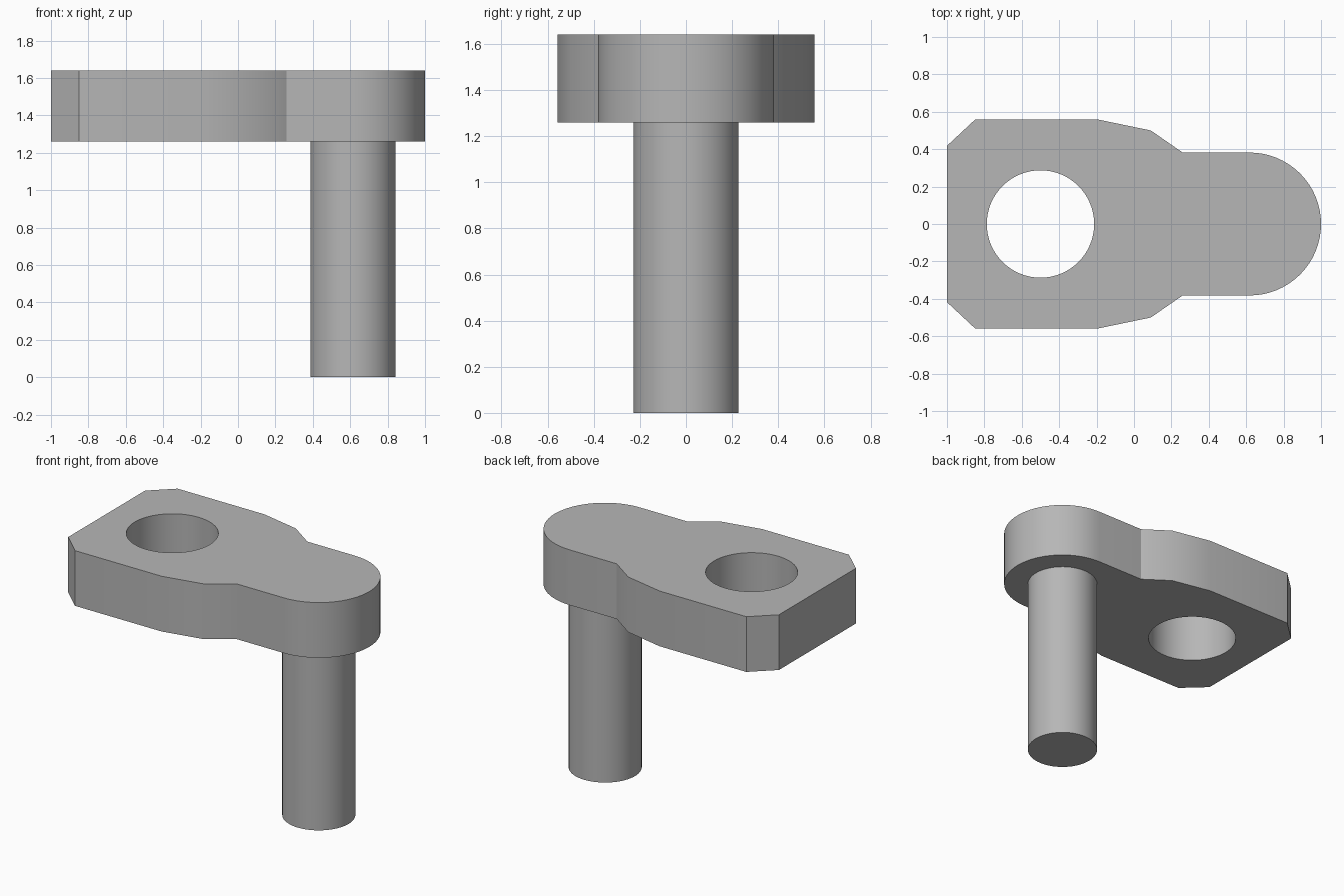
import bpy
import bmesh
from math import sin, cos, pi, radians

default = bpy.data.objects.get("Cube")
if default:
    bpy.data.objects.remove(default, do_unlink=True)

PLATE_BOTTOM, PLATE_TOP = 1.26, 1.64
PIN_X, PIN_RADIUS = 0.615, 0.228
HOLE_X, HOLE_RADIUS = -0.5, 0.287
NOSE_RADIUS = 0.382

grey = bpy.data.materials.new("plain grey")
grey.use_nodes = True
grey.diffuse_color = (0.47, 0.47, 0.47, 1)
grey.node_tree.nodes["Principled BSDF"].inputs["Base Color"].default_value = grey.diffuse_color


def circle(x, radius, count=64):
    return [(x + radius * cos(2 * pi * i / count), radius * sin(2 * pi * i / count))
            for i in range(count)]


def prism(name, outline, bottom, top):
    """Extrude a counter-clockwise outline into a closed solid."""
    bm = bmesh.new()
    face = bm.faces.new([bm.verts.new((x, y, bottom)) for x, y in outline])
    raised = bmesh.ops.extrude_face_region(bm, geom=[face], use_keep_orig=True)["geom"]
    for v in raised:
        if isinstance(v, bmesh.types.BMVert):
            v.co.z = top
    bmesh.ops.recalc_face_normals(bm, faces=bm.faces)
    mesh = bpy.data.meshes.new(name)
    bm.to_mesh(mesh)
    bm.free()
    mesh.materials.append(grey)
    obj = bpy.data.objects.new(name, mesh)
    bpy.context.collection.objects.link(obj)
    return obj


def select_only(obj):
    bpy.ops.object.select_all(action="DESELECT")
    obj.select_set(True)
    bpy.context.view_layer.objects.active = obj


# Plate outline: rounded nose, then the shoulder and chamfered tail, mirrored in y
nose_x = 1 - NOSE_RADIUS
half = [(nose_x + NOSE_RADIUS * cos(a), NOSE_RADIUS * sin(a))
        for a in (pi / 2 * i / 16 for i in range(17))]
half += [(0.26, NOSE_RADIUS), (0.09, 0.5), (-0.19, 0.558), (-0.85, 0.558), (-1, 0.418)]
outline = half + [(x, -y) for x, y in reversed(half[1:])]
plate = prism("plate", outline, PLATE_BOTTOM, PLATE_TOP)

# Round through-hole in the wide end
cutter = prism("hole_cutter", circle(HOLE_X, HOLE_RADIUS), PLATE_BOTTOM - 0.1, PLATE_TOP + 0.1)
cutter.hide_render = True
select_only(plate)
cut = plate.modifiers.new("hole", "BOOLEAN")
cut.operation = "DIFFERENCE"
cut.solver = "EXACT"
cut.object = cutter
bpy.ops.object.modifier_apply(modifier=cut.name)
bpy.data.objects.remove(cutter, do_unlink=True)

# Pin hanging below the nose
pin = prism("pin", circle(PIN_X, PIN_RADIUS), 0, PLATE_BOTTOM)

for part in (plate, pin):
    select_only(part)
    bpy.ops.object.shade_smooth_by_angle(angle=radians(30))
